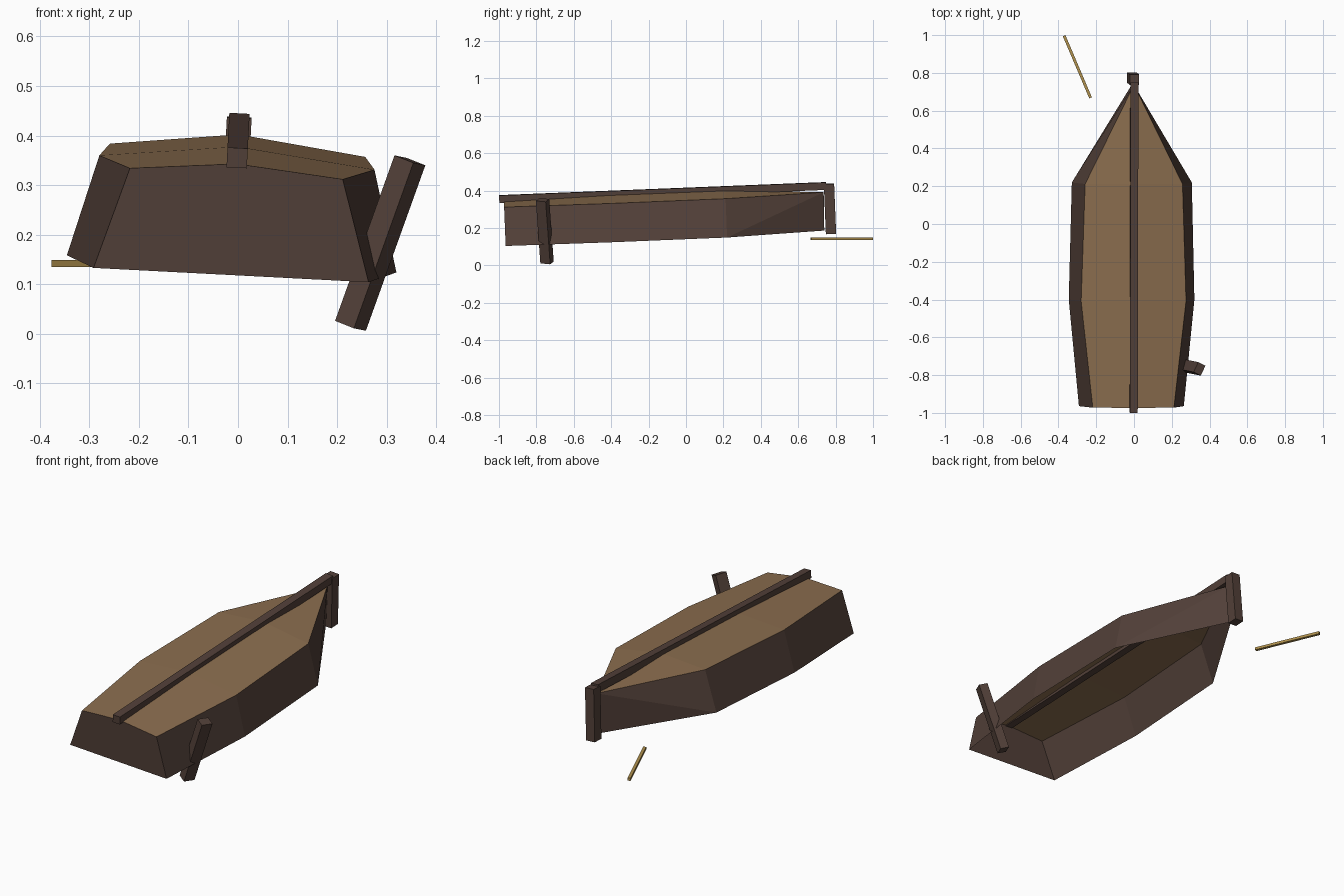
import bpy, bmesh
from mathutils import Matrix, Vector, Euler

cube = bpy.data.objects.get("Cube")
if cube:
    bpy.data.objects.remove(cube)


def material(name, rgb):
    m = bpy.data.materials.new(name)
    m.use_nodes = True
    m.diffuse_color = (*rgb, 1)
    m.node_tree.nodes["Principled BSDF"].inputs["Base Color"].default_value = (*rgb, 1)
    return m


dark_wood = material("dark brown wood", (0.084, 0.051, 0.040))
tan_wood = material("tan wood", (0.26, 0.155, 0.078))
gold_wood = material("golden wood", (0.43, 0.28, 0.075))

# Resting pose of the overturned boat: slight pitch and roll
POSE = Matrix.Translation((-0.012, 0, 0.157)) @ Euler((0.04, 0.052, 0)).to_matrix().to_4x4()


def add_object(name, bm, matrix, materials):
    mesh = bpy.data.meshes.new(name)
    bm.to_mesh(mesh)
    bm.free()
    for m in materials:
        mesh.materials.append(m)
    obj = bpy.data.objects.new(name, mesh)
    obj.matrix_world = matrix
    bpy.context.collection.objects.link(obj)
    return obj


def box(name, size, centre, mat, matrix=POSE):
    bm = bmesh.new()
    bmesh.ops.create_cube(bm, size=1)
    bmesh.ops.scale(bm, vec=size, verts=bm.verts)
    bmesh.ops.translate(bm, vec=centre, verts=bm.verts)
    return add_object(name, bm, matrix, [mat])


def along(start, end, spin=0):
    """Frame centred between two points, with local z running along them."""
    a, b = Vector(start), Vector(end)
    turn = (b - a).to_track_quat('Z', 'Y').to_matrix().to_4x4()
    return Matrix.Translation((a + b) / 2) @ turn @ Matrix.Rotation(spin, 4, 'Z'), (b - a).length


# Hull: open shell lofted through stations (y, rim half width, chine half width, ridge rise)
DEPTH = 0.205
stations = [(-0.965, 0.278, 0.215, 0.02), (-0.4, 0.333, 0.278, 0.032), (0.22, 0.318, 0.258, 0.032)]
bm = bmesh.new()
rows = [[bm.verts.new(p) for p in ((-rim, y, 0), (-chine, y, DEPTH), (0, y, DEPTH + rise),
                                   (chine, y, DEPTH), (rim, y, 0))]
        for y, rim, chine, rise in stations]
bow_top = bm.verts.new((0, 0.745, DEPTH))
bow_low = bm.verts.new((0, 0.74, 0))
bm.faces.new(rows[0])
for a, b in zip(rows, rows[1:]):
    for i in range(4):
        planks = bm.faces.new((a[i], b[i], b[i + 1], a[i + 1]))
        planks.material_index = int(i in (1, 2))
for i in range(4):
    tip = bm.faces.new((rows[-1][i], bow_top, rows[-1][i + 1]))
    tip.material_index = int(i in (1, 2))
for rim in (rows[-1][0], rows[-1][4]):
    bm.faces.new((rim, bow_low, bow_top))
bmesh.ops.recalc_face_normals(bm, faces=bm.faces)
if rows[0][2].link_faces[0].normal.y > 0:
    bmesh.ops.reverse_faces(bm, faces=bm.faces)
add_object("hull", bm, POSE, [dark_wood, tan_wood])

# Keel beam and upright bow post
box("keel", (0.041, 1.75, 0.04), (0, -0.115, 0.238), dark_wood)
box("bow_post", (0.05, 0.055, 0.268), (0, 0.775, 0.115), dark_wood)

# Leaning prop beside the stern
frame, length = along((0.227, -0.743, 0.016), (0.347, -0.767, 0.35), -0.25)
box("side_prop", (0.058, 0.045, length), (0, 0, 0), dark_wood, frame)

# Loose stick off the bow
frame, length = along((-0.37, 0.997, 0.142), (-0.23, 0.668, 0.142))
box("loose_stick", (0.015, 0.014, length), (0, 0, 0), gold_wood, frame)
